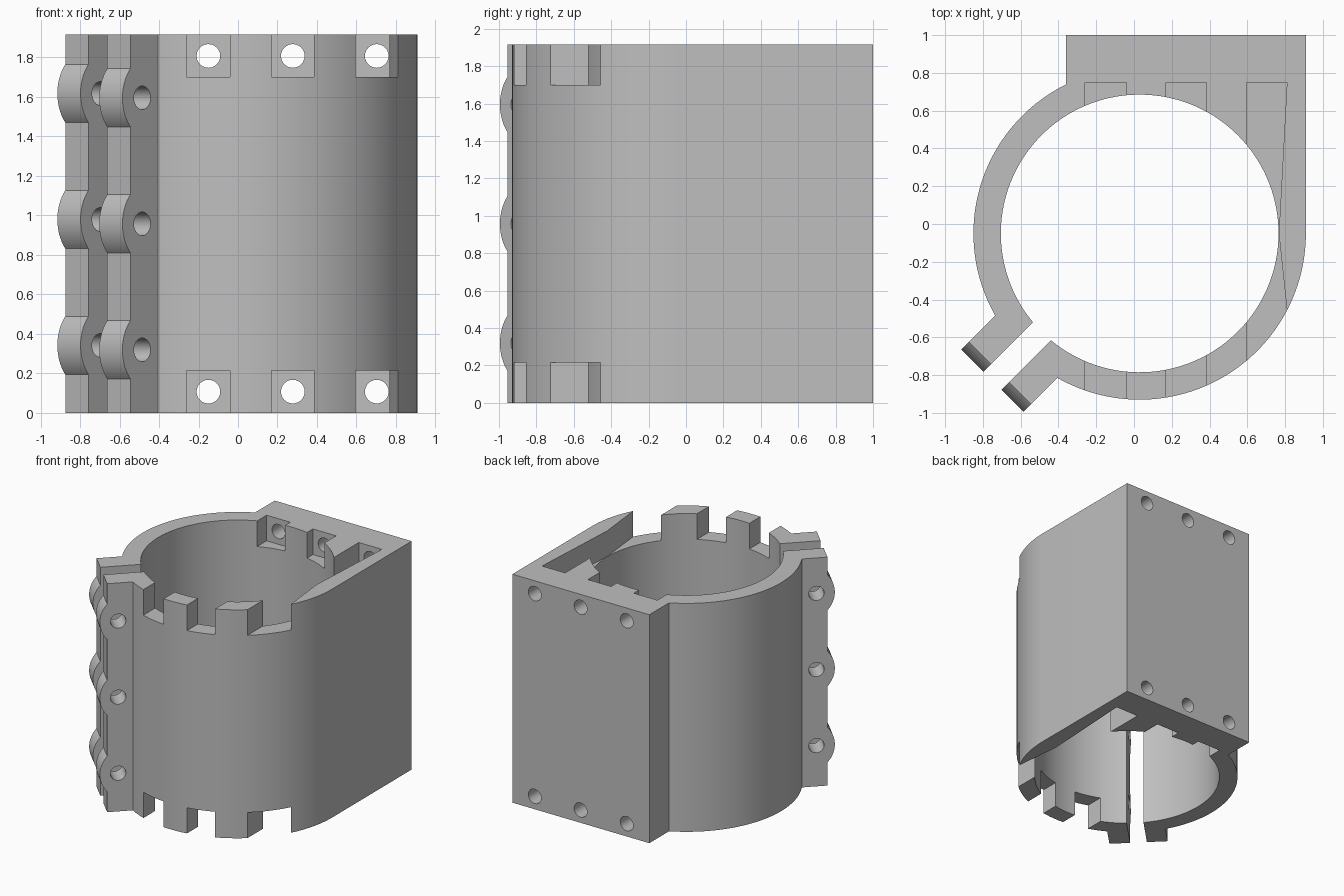
import bpy, bmesh
from math import radians, degrees, asin, acos, sin, cos, pi
from mathutils import Matrix, Vector

if "Cube" in bpy.data.objects:
    bpy.data.objects.remove(bpy.data.objects["Cube"])

H = 1.915                      # height
CX, CY = 0.03, -0.05           # bore centre
RI, RO = 0.735, 0.88           # ring radii
GAP, EAR, TIP = 0.067, 0.233, 1.046   # ear inner face, outer face, flat end
SPLIT = 225                    # direction of the split, degrees

grey = bpy.data.materials.new("plain grey")
grey.use_nodes = True
grey.diffuse_color = (0.52, 0.52, 0.52, 1)
grey.node_tree.nodes["Principled BSDF"].inputs["Base Color"].default_value = grey.diffuse_color

# Frame of the ears: x runs out along the split, y across it, z up
ear_frame = Matrix.Translation((CX, CY, 0)) @ Matrix.Rotation(radians(SPLIT), 4, 'Z')


def arc(cx, cy, r, start, end, steps):
    """Points on an arc, angles in degrees."""
    angles = [radians(start + (end - start) * i / steps) for i in range(steps + 1)]
    return [(cx + r * cos(t), cy + r * sin(t)) for t in angles]


def prism(name, corners, extrusion):
    """Closed solid from a flat outline swept along a vector."""
    bm = bmesh.new()
    face = bm.faces.new([bm.verts.new(c) for c in corners])
    out = bmesh.ops.extrude_face_region(bm, geom=[face], use_keep_orig=True)
    moved = [g for g in out["geom"] if isinstance(g, bmesh.types.BMVert)]
    bmesh.ops.translate(bm, verts=moved, vec=extrusion)
    bmesh.ops.recalc_face_normals(bm, faces=bm.faces)
    mesh = bpy.data.meshes.new(name)
    bm.to_mesh(mesh)
    bm.free()
    mesh.materials.append(grey)
    obj = bpy.data.objects.new(name, mesh)
    bpy.context.scene.collection.objects.link(obj)
    return obj


def combine(target, tool, operation):
    """Apply one boolean and discard the tool."""
    tool.hide_render = True
    mod = target.modifiers.new("bool", 'BOOLEAN')
    mod.operation, mod.solver, mod.object = operation, 'EXACT', tool
    bpy.context.view_layer.objects.active = target
    bpy.ops.object.modifier_apply(modifier=mod.name)
    bpy.data.objects.remove(tool)


def ear_point(along, across):
    p = ear_frame @ Vector((along, across, 0))
    return (p.x, p.y)


# Split ring, mounting block and flat ears as one outline
block_left, block_right, block_back = -0.36, CX + RO, 1.0
a_block = degrees(acos((block_left - CX) / RO))
a_out = degrees(asin(EAR / RO))
a_in = degrees(asin(GAP / RI))
outline = [(block_right, block_back), (block_left, block_back)]
outline += arc(CX, CY, RO, a_block, SPLIT - a_out, 48)
outline += [ear_point(TIP, -EAR), ear_point(TIP, -GAP)]
outline += arc(CX, CY, RI, SPLIT - a_in, SPLIT + a_in - 360, 144)
outline += [ear_point(TIP, GAP), ear_point(TIP, EAR)]
outline += arc(CX, CY, RO, SPLIT + a_out, 360, 60)
body = prism("clamp_body", [(x, y, 0) for x, y in outline], (0, 0, H))

# Rounded bolt bosses on the ear ends, with their bolt holes
width = EAR - GAP
for across, lift in ((-EAR, 0.022), (GAP, 0)):
    for i in (-1, 0, 1):
        z = H / 2 + lift + i * 0.638
        boss = [(0.98, z - 0.148)] + arc(0.883, z, 0.22, -42.2, 42.2, 20) + [(0.98, z + 0.148)]
        corners = [ear_frame @ Vector((a, across, h)) for a, h in boss]
        sweep = ear_frame.to_3x3() @ Vector((0, width, 0))
        combine(body, prism("boss", corners, sweep), 'UNION')
        hole = arc(0.961, z, 0.06, 0, 345, 23)
        corners = [ear_frame @ Vector((a, across - 0.03, h)) for a, h in hole]
        sweep = ear_frame.to_3x3() @ Vector((0, width + 0.06, 0))
        combine(body, prism("bolt_hole", corners, sweep), 'DIFFERENCE')

# Slots across both rims and screw holes through the block
DEPTH, SLOT_BACK = 0.215, 0.75
for left, right in ((-0.26, -0.04), (0.17, 0.385), (0.595, 0.81)):
    slot = [(left, -1.1), (right, -1.1)]
    if right > RI:             # the outer slot narrows where it meets the bore
        slot += [(right, -0.46), (CX + RI + 0.002, CY)]
    slot += [(right, SLOT_BACK), (left, SLOT_BACK)]
    for z in (-0.1, H - DEPTH):
        corners = [(x, y, z) for x, y in slot]
        combine(body, prism("slot", corners, (0, 0, DEPTH + 0.1)), 'DIFFERENCE')
    for z in (DEPTH / 2, H - DEPTH / 2):
        hole = arc((left + right) / 2, z, 0.06, 0, 345, 23)
        corners = [(x, SLOT_BACK - 0.03, h) for x, h in hole]
        combine(body, prism("screw_hole", corners, (0, 0.4, 0)), 'DIFFERENCE')

# Smooth curved walls, keep crisp edges
bpy.ops.object.select_all(action='DESELECT')
body.select_set(True)
bpy.context.view_layer.objects.active = body
bpy.ops.object.shade_smooth_by_angle(angle=radians(25))
